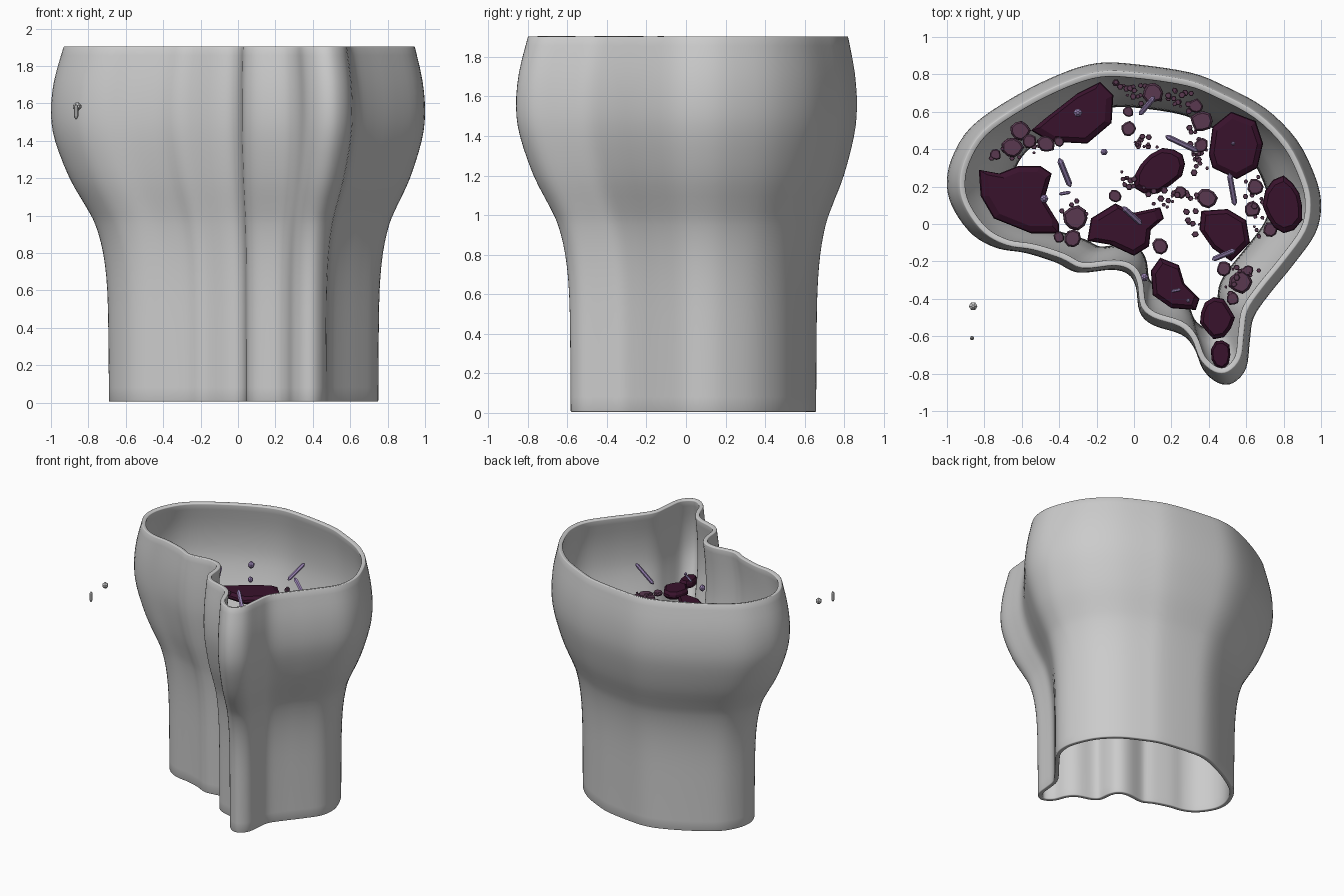
import bpy, bmesh, math, random
from mathutils import Vector

if "Cube" in bpy.data.objects:
    bpy.data.objects.remove(bpy.data.objects["Cube"])

random.seed(4)


def material(name, rgb):
    m = bpy.data.materials.new(name)
    m.diffuse_color = (*rgb, 1)
    m.use_nodes = True
    m.node_tree.nodes["Principled BSDF"].inputs["Base Color"].default_value = m.diffuse_color
    return m


DARK = material("dark_purple", (0.04, 0.006, 0.025))
MID = material("mid_purple", (0.10, 0.04, 0.08))
LILAC = material("lilac", (0.35, 0.25, 0.50))


def to_object(name, bm, mat=None):
    bmesh.ops.recalc_face_normals(bm, faces=bm.faces)
    me = bpy.data.meshes.new(name)
    bm.to_mesh(me)
    bm.free()
    ob = bpy.data.objects.new(name, me)
    bpy.context.collection.objects.link(ob)
    if mat:
        me.materials.append(mat)
    return ob


def loft(bm, rings):
    """Skin a list of closed rings; returns vertex rings."""
    vs = [[bm.verts.new(p) for p in r] for r in rings]
    for a, b in zip(vs, vs[1:]):
        n = len(a)
        for i in range(n):
            bm.faces.new((a[i], a[(i + 1) % n], b[(i + 1) % n], b[i]))
    return vs


def spline(pts, steps, closed):
    """Catmull-Rom resampling of 2D points."""
    n, out = len(pts), []
    get = lambda i: Vector(pts[i % n] if closed else pts[min(max(i, 0), n - 1)])
    for i in range(n if closed else n - 1):
        a, b, c, d = (get(i + k) for k in (-1, 0, 1, 2))
        for s in range(steps):
            t = s / steps
            out.append(0.5 * (2 * b + (c - a) * t + (2 * a - 5 * b + 4 * c - d) * t * t
                              + (3 * b - a - 3 * c + d) * t ** 3))
    if not closed:
        out.append(Vector(pts[-1]))
    return out


# Outer wall: lobed outline at its widest, scaled along the height
OUTLINE = [(-1, .2), (-.975, .35), (-.87, .52), (-.65, .675), (-.4, .80), (-.2, .86), (0, .855),
           (.3, .81), (.48, .74), (.7, .62), (.87, .45), (.97, .25), (1, .1), (.97, -.05),
           (.85, -.22), (.72, -.38), (.64, -.5), (.62, -.62), (.60, -.77), (.53, -.85),
           (.45, -.85), (.37, -.78), (.32, -.66), (.25, -.59), (.1, -.54), (.03, -.47),
           (.01, -.34), (-.03, -.27), (-.12, -.245), (-.3, -.26), (-.42, -.205),
           (-.58, -.155), (-.73, -.13), (-.86, -.06), (-.96, .07)]
PROFILE = [(.72, 0.005), (.722, .3), (.728, .6), (.748, .8), (.785, .95), (.832, 1.05),
           (.91, 1.2), (.98, 1.4), (1, 1.55), (.985, 1.72), (.938, 1.905)]
PIVOT = Vector((.107, .128))
outline = spline(OUTLINE[::-1], 4, True)
rings = []
for s, z in spline(PROFILE, 3, False):
    rings.append([(*(PIVOT + (p - PIVOT) * s), z) for p in outline])
bm = bmesh.new()
loft(bm, rings)
wall = to_object("outer_wall", bm)
solid = wall.modifiers.new("thickness", 'SOLIDIFY')
solid.thickness = 0.032
solid.offset = -1
bev = wall.modifiers.new("rim_round", 'BEVEL')
bev.width = 0.006
bev.segments = 2
bev.limit_method = 'ANGLE'
bev.angle_limit = math.radians(50)
bpy.context.view_layer.objects.active = wall
wall.select_set(True)
bpy.ops.object.shade_smooth_by_angle(angle=math.radians(35))


def slab(bm, pts, z, h):
    """Flat stone: chamfered slab over a polygon."""
    c = sum((Vector(p) for p in pts), Vector((0, 0))) / len(pts)
    rs = [[(*(c + (Vector(p) - c) * k), z + dz * h) for p in pts]
          for k, dz in ((.8, -.5), (1, -.1), (.97, .2), (.8, .5))]
    vs = loft(bm, rs)
    bm.faces.new(vs[0])
    bm.faces.new(vs[-1])


def blob(x, y, rx, ry, n, rot=0.0):
    """Irregular rounded polygon."""
    out = []
    for i in range(n):
        a = math.tau * i / n
        k = random.uniform(.85, 1.08)
        px, py = rx * k * math.cos(a), ry * k * math.sin(a)
        out.append((x + px * math.cos(rot) - py * math.sin(rot),
                    y + px * math.sin(rot) + py * math.cos(rot)))
    return out


# Large floating stones
STONES = [
    [(-.55, .5), (-.48, .56), (-.3, .7), (-.18, .76), (-.11, .69), (-.12, .54), (-.25, .43), (-.45, .44)],
    [(-.83, .29), (-.72, .27), (-.62, .31), (-.5, .31), (-.44, .27), (-.48, .13), (-.4, 0), (-.4, -.05),
     (-.55, -.05), (-.75, .03), (-.82, .15)],
    [(-.23, .03), (-.1, .11), (0, .06), (.14, .09), (.16, .03), (.09, -.03), (.08, -.12), (0, -.17),
     (-.13, -.11), (-.25, -.09)],
    [(.4, .37), (.42, .52), (.52, .6), (.65, .55), (.69, .43), (.66, .3), (.55, .24), (.42, .3)],
    [(.36, .07), (.5, .08), (.6, .02), (.62, -.1), (.52, -.2), (.42, -.13), (.35, -.03)],
    [(.09, -.25), (.14, -.18), (.24, -.22), (.27, -.32), (.35, -.4), (.33, -.46), (.2, -.45), (.1, -.38)],
    blob(.14, .29, .16, .11, 12, .6), blob(.8, .1, .11, .15, 12),
    blob(.44, -.5, .095, .11, 11), blob(.465, -.7, .055, .08, 9)]
bm = bmesh.new()
for pts in STONES:
    slab(bm, pts, 1.29 + random.uniform(-.015, .015), .06)
to_object("large_stones", bm, DARK)

# Medium pebbles (x, y, radius)
PEBBLES = [(-.61, .5, .055), (-.65, .41, .06), (-.74, .37, .03), (-.56, .44, .04), (-.47, .43, .05),
           (-.4, .44, .03), (-.31, .03, .07), (-.33, -.08, .05), (-.4, -.07, .03), (-.1, .15, .035),
           (.1, .7, .055), (.33, .63, .04), (.36, .55, .06), (-.03, .51, .04), (-.03, .6, .03),
           (.36, .42, .04), (.39, .14, .055), (.25, .17, .035), (.14, -.12, .045), (.65, .2, .045),
           (.73, -.03, .04), (.63, .08, .045), (.57, -.31, .065), (.53, -.4, .035), (.48, -.24, .04),
           (.61, -.25, .03)]
# Grit bands: x0, y0, x1, y1, spread, count
BANDS = [(-.1, .72, .3, .65, .05, 45), (0, .44, .12, .44, .03, 12), (.32, .5, .36, .3, .04, 22),
         (-.05, .25, .1, .13, .04, 14), (.1, .13, .35, .14, .05, 18), (.62, .25, .68, -.1, .05, 16),
         (.5, -.35, .62, -.22, .05, 14), (-.72, .35, -.42, .42, .05, 10), (-.4, .15, -.2, .02, .05, 8),
         (.3, .1, .34, -.06, .03, 8)]
bm = bmesh.new()
for x, y, r in PEBBLES:
    slab(bm, blob(x, y, r, r, 9), 1.29 + random.uniform(-.02, .02), r * .8)
for x0, y0, x1, y1, w, n in BANDS:
    for _ in range(n):
        t, r = random.random(), random.uniform(.008, .02)
        x = x0 + (x1 - x0) * t + random.uniform(-w, w)
        y = y0 + (y1 - y0) * t + random.uniform(-w, w)
        slab(bm, blob(x, y, r, r, 6), 1.29 + random.uniform(-.025, .025), r)
to_object("pebbles", bm, MID)


def crystal(bm, a, b, r):
    """Six-sided prism with pointed ends from a to b."""
    a, b = Vector(a), Vector(b)
    q = (b - a).to_track_quat('Z', 'Y')
    L = (b - a).length
    tip = min(r * 1.2, L * .35)
    vs = loft(bm, [[a + q @ Vector((k * math.cos(i * math.pi / 3), k * math.sin(i * math.pi / 3), z))
                    for i in range(6)]
                   for k, z in ((r * .3, 0), (r, tip), (r, L - tip), (r * .3, L))])
    bm.faces.new(vs[0])
    bm.faces.new(vs[-1])


# Leaning crystals: low end, high end, radius
SHARDS = [((.03, .585, 1.47), (.11, .68, 1.59), .014), ((.34, .39, 1.45), (.17, .47, 1.57), .015),
          ((-.34, .2, 1.46), (-.40, .35, 1.56), .016), ((.54, .1, 1.46), (.51, .27, 1.56), .015),
          ((.04, 0, 1.46), (-.06, .09, 1.56), .015), ((.42, -.19, 1.47), (.54, -.14, 1.62), .014),
          ((-.4, .16, 1.48), (-.34, .17, 1.53), .009), ((.2, -.36, 1.48), (.25, -.35, 1.53), .009)]
# Small upright crystals: x, y, radius
BEADS = [(-.3, .595, .024), (-.16, .385, .02), (-.48, .135, .023), (.055, -.285, .022),
         (.53, .43, .012), (.29, -.41, .012)]
bm = bmesh.new()
for a, b, r in SHARDS:
    crystal(bm, a, b, r)
for x, y, r in BEADS:
    crystal(bm, (x, y, 1.5 - r * 1.1), (x, y, 1.5 + r * 1.1), r)
to_object("crystals", bm, LILAC)

# Two loose grey chips outside the wall
bm = bmesh.new()
crystal(bm, (-.86, -.44, 1.56), (-.86, -.44, 1.605), .023)
crystal(bm, (-.866, -.61, 1.515), (-.866, -.61, 1.595), .012)
to_object("loose_chips", bm)
